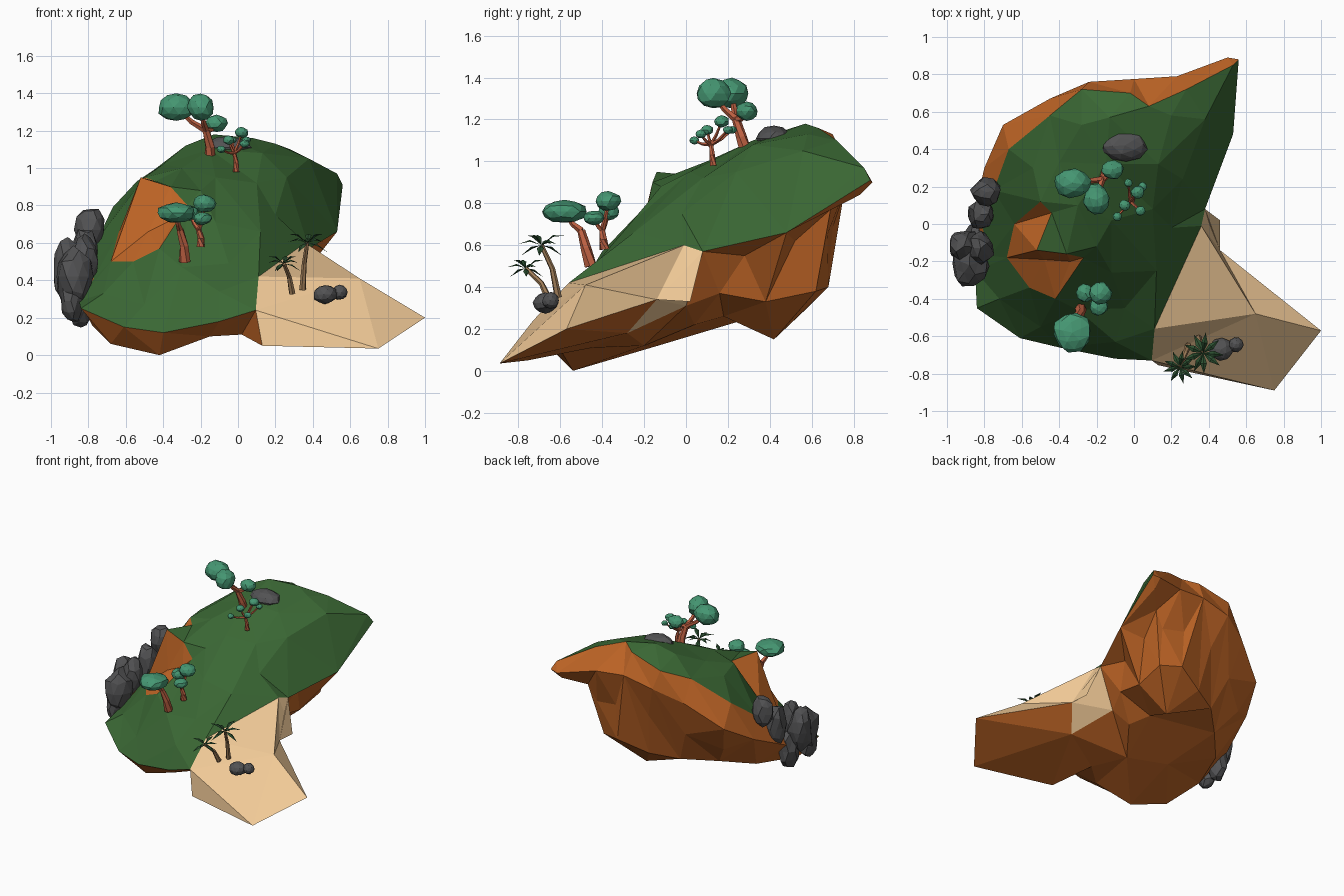
import bpy, bmesh, random
from math import sin, cos, pi
from mathutils import Vector, Matrix
from mathutils.geometry import delaunay_2d_cdt

if "Cube" in bpy.data.objects:
    bpy.data.objects.remove(bpy.data.objects["Cube"])

random.seed(4)

def material(name, rgb):
    m = bpy.data.materials.new(name)
    m.diffuse_color = (*rgb, 1)
    m.use_nodes = True
    m.node_tree.nodes["Principled BSDF"].inputs["Base Color"].default_value = m.diffuse_color
    return m

GRASS = material("grass", (.042, .135, .034))
EARTH = material("earth", (.54, .135, .02))
SAND = material("sand", (.88, .59, .31))
ROCK = material("rock", (.085, .085, .088))
BARK = material("bark", (.52, .12, .055))
LEAF = material("leaf", (.06, .31, .17))
PALM_BARK = material("palm_bark", (.36, .21, .10))
PALM_LEAF = material("palm_leaf", (.025, .08, .03))

def finish(name, bm, *mats):
    me = bpy.data.meshes.new(name)
    bm.normal_update()
    bm.to_mesh(me)
    bm.free()
    for m in mats:
        me.materials.append(m)
    ob = bpy.data.objects.new(name, me)
    bpy.context.collection.objects.link(ob)
    return ob

def inside(p, poly):
    hit = False
    for (x1, y1), (x2, y2) in zip(poly, poly[1:] + poly[:1]):
        if (y1 > p.y) != (y2 > p.y) and p.x < (x2 - x1) * (p.y - y1) / (y2 - y1) + x1:
            hit = not hit
    return hit

# ---- island: plan outline, with the ground above and below it ----
rim = [(-.84, -.45, .25), (-.61, -.61, .15), (-.4, -.66, .12), (-.1, -.72, .18), (.095, -.73, .24),
       (.13, -.755, .05), (.75, -.89, .035), (1, -.57, .2), (.46, -.14, .34), (.46, .02, .33),
       (.38, .08, .57), (.53, .48, .66), (.56, .88, .91), (.5, .89, .90), (.23, .79, .95),
       (0, .775, .97), (-.24, .76, .92), (-.45, .67, .83), (-.7, .53, .64), (-.8, .3, .5),
       (-.87, 0, .36), (-.85, -.25, .29)]
back_rim = range(13, 21)

back_border = [(.53, .85, .97), (.28, .72, 1.1), (.08, .63, 1.16), (-.02, .7, 1.13), (-.28, .72, 1.06),
               (-.45, .58, .99), (-.67, .4, .79), (-.75, .18, .62), (-.81, -.02, .44)]
hollow = [(-.27, -.18, .80), (-.42, -.4, .57), (-.56, -.34, .5), (-.68, -.18, .5), (-.64, .0, .65),
          (-.5, .12, .95), (-.44, .06, .93), (-.52, -.14, .95), (-.36, -.16, .90)]
beach_edge = [(.11, -.56, .42), (.36, -.01, .6)]
slopes = [(.65, -.48, .41), (-.48, -.19, .66), (-.34, -.20, .73), (-.13, .57, 1.18), (.2, .58, 1.13),
          (.13, .32, 1.08), (-.15, .32, 1.1), (-.4, .33, 1.02), (-.28, .53, 1.12), (.38, .56, 1.05),
          (-.3, .1, 1.0), (-.12, .02, .95), (-.2, -.12, .88), (.1, .08, .92), (.26, .24, .95), (.2, -.02, .75),
          (-.5, -.55, .27), (-.1, -.63, .34), (-.72, -.4, .33), (-.3, -.46, .47), (-.05, -.45, .49),
          (-.12, -.26, .71), (.12, -.25, .66), (-.77, -.17, .41), (-.54, .3, .93)]
under = [(.35, -.28, .18), (.2, .0, .31), (-.42, -.54, 0), (-.68, -.45, .06), (-.78, -.2, .16),
         (-.15, -.6, .1), (.02, -.45, .11), (-.1, -.2, .12), (.08, .04, .22), (-.4, -.1, .13), (0, .18, .26),
         (.05, .42, .15), (.28, .62, .38), (.12, .68, .40), (-.1, .6, .32), (-.3, .5, .29),
         (-.5, .3, .25), (-.68, .1, .2), (.27, .38, .33), (.26, .16, .37), (.3, .675, .65), (.37, .69, .77),
         (.5, .83, .84), (.12, .70, .68), (.34, .52, .62), (.32, .28, .55), (-.15, .68, .66),
         (-.4, .58, .54), (-.62, .42, .42)]

bm = bmesh.new()
rim_verts = [bm.verts.new(p) for p in rim]

def layer(points, edges, pick):
    """Triangulate the points within the rim and colour every face."""
    pts = rim + points
    n = len(rim)
    loop = [(i, (i + 1) % n) for i in range(n)]
    out, _, faces, orig, _, _ = delaunay_2d_cdt([Vector(p[:2]) for p in pts], loop + edges,
                                                [list(range(n))], 1, 1e-5)
    ids, verts = [], []
    for v, o in zip(out, orig):
        near = o[0] if o else min(range(len(pts)), key=lambda k: (Vector(pts[k][:2]) - v).length)
        ids.append(near)
        verts.append(rim_verts[near] if o and near < n else bm.verts.new((v.x, v.y, pts[near][2])))
    for f in faces:
        try:
            face = bm.faces.new([verts[i] for i in f])
        except ValueError:
            continue
        face.material_index = pick(face.calc_center_median(), [ids[i] for i in f])

beach_poly = [rim[i][:2] for i in range(4, 11)] + [p[:2] for p in reversed(beach_edge)]
hollow_poly = [p[:2] for p in hollow]
beach_foot = [(.35, -.28), (.2, 0), (.38, .08), (.46, .02), (.46, -.14)]

def top_colour(c, ids):
    if inside(c, beach_poly):
        return 2
    if inside(c, hollow_poly) or any(i in back_rim for i in ids):
        return 1
    return 0

n, nb, nh = len(rim), len(back_border), len(hollow)
h0, b0 = n + nb, n + nb + nh
edges = [(n + i, n + i + 1) for i in range(nb - 1)]
edges += [(h0 + i, h0 + (i + 1) % nh) for i in range(nh)]
edges += [(4, b0), (b0, b0 + 1), (b0 + 1, 10), (b0 + 1, b0 + 2), (b0 + 2, 7), (b0 + 2, 6), (4, 6)]
layer(back_border + hollow + beach_edge + slopes, edges, top_colour)
layer(under, [(n, n + 1), (n + 1, 10), (n, 8)], lambda c, ids: 2 if inside(c, beach_foot) else 1)
bmesh.ops.recalc_face_normals(bm, faces=bm.faces[:])
finish("island", bm, GRASS, EARTH, SAND)

# ---- helpers for rocks, foliage and trunks ----
def blob(bm, c, r, jitter=.1):
    vs = bmesh.ops.create_icosphere(bm, subdivisions=2, radius=1)["verts"]
    spin = Matrix.Rotation(random.uniform(0, 6), 3, 'Z')
    for v in vs:
        d = spin @ v.co * (1 + random.uniform(-jitter, jitter))
        v.co = Vector(c) + Vector((d.x * r[0], d.y * r[1], d.z * r[2]))

def blobs(name, mat, items, jitter=.1):
    bm = bmesh.new()
    for x, y, z, *r in items:
        blob(bm, (x, y, z), r if len(r) == 3 else (r[0], r[0], r[0] * .8), jitter)
    finish(name, bm, mat)

def tube(bm, path, r0, r1, sides=6):
    path = [Vector(p) for p in path]
    rings = []
    for i, p in enumerate(path):
        d = path[min(i + 1, len(path) - 1)] - path[max(i - 1, 0)]
        q = d.to_track_quat('Z', 'Y')
        r = r0 + (r1 - r0) * i / (len(path) - 1)
        rings.append([bm.verts.new(p + q @ Vector((r * cos(2 * pi * k / sides), r * sin(2 * pi * k / sides), 0)))
                      for k in range(sides)])
    for a, b in zip(rings, rings[1:]):
        for k in range(sides):
            bm.faces.new((a[k], a[(k + 1) % sides], b[(k + 1) % sides], b[k]))
    bm.faces.new(rings[0][::-1])
    bm.faces.new(rings[-1])

# ---- rocks ----
blobs("cliff_rocks", ROCK, [
    (-.79, .17, .67, .08, .075, .12), (-.82, .05, .52, .075, .08, .16), (-.91, -.12, .45, .085, .09, .17),
    (-.88, -.22, .42, .10, .11, .16), (-.84, -.08, .30, .07, .09, .15), (-.89, -.25, .29, .06, .07, .12),
    (-.82, -.13, .50, .07, .09, .14)], .12)
blobs("hilltop_rock", ROCK, [(-.05, .42, 1.11, .12, .085, .06)], .06)
blobs("beach_rocks", ROCK, [(.465, -.67, .325, .065, .06, .05), (.545, -.645, .335, .04, .04, .04)], .06)

# ---- broadleaf trees: trunk, fork, one branch per crown ----
def tree(name, base, fork, crowns, r):
    bm = bmesh.new()
    b, f = Vector(base), Vector(fork)
    tube(bm, [b, b.lerp(f, .5) + Vector((r * .4, 0, 0)), f], r * 1.3, r * .8)
    for c in crowns:
        c = Vector(c[:3])
        tube(bm, [f, f.lerp(c, .5) + Vector((0, 0, -r * .6)), c], r * .75, r * .4, 5)
    finish(name + "_trunk", bm, BARK)
    blobs(name + "_crown", LEAF, crowns, .07)

tree("hilltop_tree", (-.15, .29, 1.03), (-.17, .24, 1.2),
     [(-.33, .22, 1.325, .1, .08, .072), (-.2, .13, 1.325, .07, .085, .072), (-.115, .29, 1.24, .06, .052, .045)], .025)
tree("bush", (-.01, .13, .98), (-.02, .12, 1.08),
     [(.02, .17, 1.19, .036), (.035, .07, 1.13, .026), (-.05, .1, 1.15, .03), (-.09, .04, 1.1, .024),
      (.045, .2, 1.15, .024), (-.03, .22, 1.15, .022)], .013)
tree("slope_tree", (-.285, -.455, .5), (-.31, -.5, .67),
     [(-.33, -.58, .76, .105, .105, .055)], .024)
tree("slope_tree_small", (-.2, -.39, .58), (-.21, -.4, .67),
     [(-.18, -.37, .81, .062, .06, .048), (-.26, -.37, .76, .05, .05, .04), (-.19, -.44, .73, .05, .05, .035)], .018)

# ---- palms: bent trunk and a star of drooping fronds ----
def palm(name, base, top, size, count=9):
    b, t = Vector(base), Vector(top)
    mid = b.lerp(t, .55) + (Vector((b.x, b.y, t.z)) - t) * .2
    bm = bmesh.new()
    tube(bm, [b, b.lerp(mid, .5), mid, t], .018, .011)
    finish(name + "_trunk", bm, PALM_BARK)
    bm = bmesh.new()
    for i in range(count):
        a = 2 * pi * i / count + random.uniform(-.15, .15)
        out, side = Vector((cos(a), sin(a), 0)), Vector((-sin(a), cos(a), 0))
        lift = (-.35, .5, 1.1)[i % 3]
        mid = t + (out * .5 + Vector((0, 0, .35 * lift + .05))) * size
        tip = t + (out + Vector((0, 0, .6 * lift - .25))) * size
        low = Vector((0, 0, -.008))
        v = [bm.verts.new(p) for p in (t, mid + side * .16 * size + low, tip, mid - side * .16 * size + low, mid)]
        for k in range(4):
            bm.faces.new((v[k], v[(k + 1) % 4], v[4]))
    bmesh.ops.solidify(bm, geom=bm.faces[:], thickness=.004)
    finish(name + "_fronds", bm, PALM_LEAF)

palm("small_palm", (.29, -.65, .33), (.245, -.765, .49), .09)
palm("tall_palm", (.345, -.61, .35), (.37, -.69, .60), .11)
